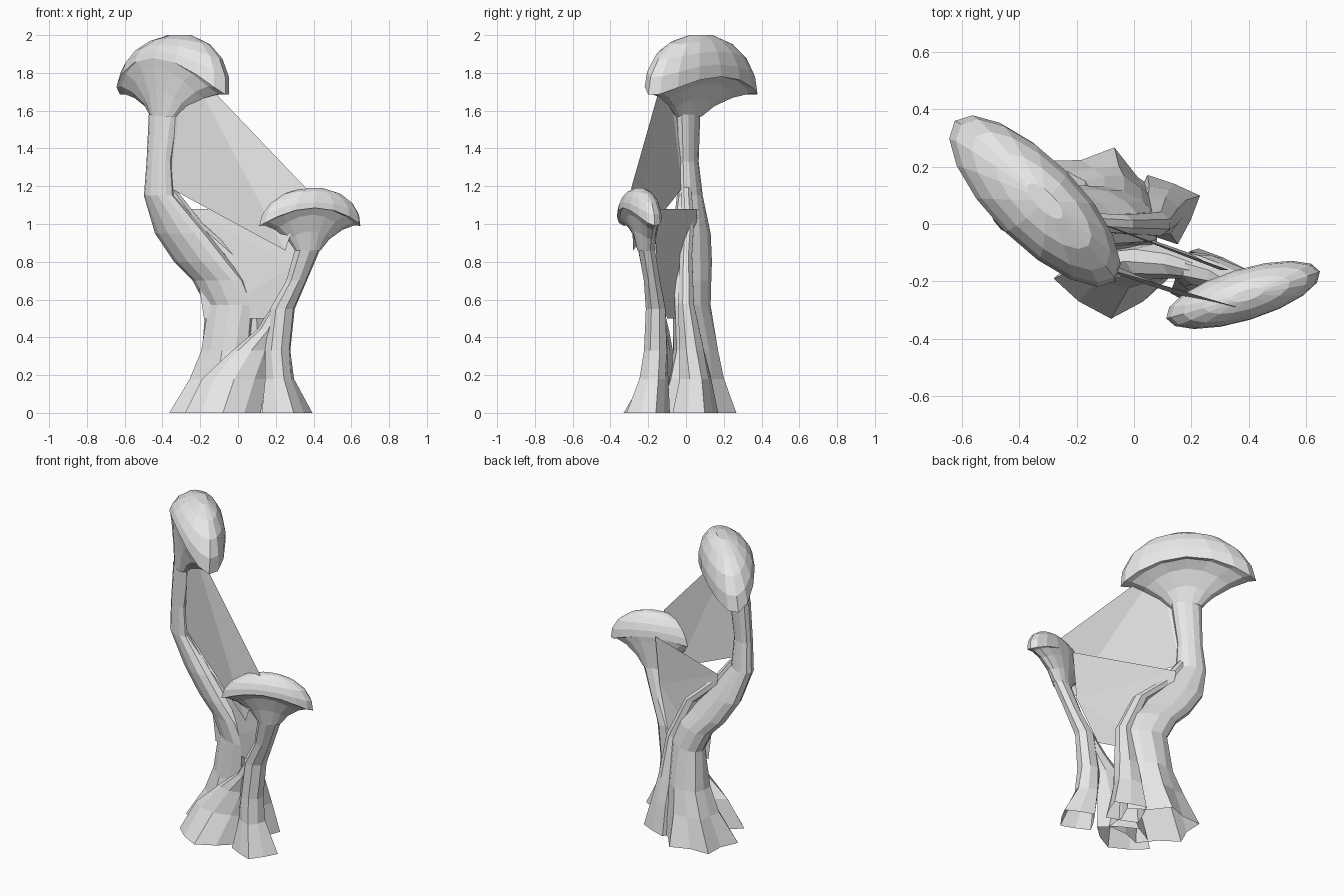
import bpy, bmesh
from math import cos, sin, tau, radians
from mathutils import Vector, Matrix

cube = bpy.data.objects.get("Cube")
if cube:
    bpy.data.objects.remove(cube)

clay = bpy.data.materials.new("pale grey")
clay.use_nodes = True
GREY = (0.8, 0.8, 0.8, 1)
clay.diffuse_color = GREY
clay.node_tree.nodes["Principled BSDF"].inputs["Base Color"].default_value = GREY


def make_object(name, bm):
    mesh = bpy.data.meshes.new(name)
    bm.to_mesh(mesh)
    bm.free()
    mesh.materials.append(clay)
    obj = bpy.data.objects.new(name, mesh)
    bpy.context.collection.objects.link(obj)
    return obj


def loft(name, rings):
    """Skin a stack of equal-length rings; open below, closed on top."""
    bm = bmesh.new()
    loops = [[bm.verts.new(p) for p in ring] for ring in rings]
    n = len(loops[0])
    for low, high in zip(loops, loops[1:]):
        for i in range(n):
            j = (i + 1) % n
            bm.faces.new((low[i], low[j], high[j], high[i]))
    bm.faces.new(loops[-1])
    return make_object(name, bm)


def stem(name, sections, sides, turn=0.0, angle=0):
    """Sections are (x, y, z, half width, half depth, lobe depth)."""
    spin = Matrix.Rotation(radians(angle), 3, "Z")
    rings = []
    for x, y, z, rx, ry, lobe in sections:
        ring = []
        for i in range(sides):
            a = tau * i / sides + radians(turn)
            k = 1 - lobe * (i % 2)
            ring.append(Vector((x, y, z)) + spin @ Vector((rx * k * cos(a), ry * k * sin(a), 0)))
        rings.append(ring)
    return loft(name, rings)


def cap(name, centre, angle, size, top, side_z, tip_z, tilt, lean, neck, neck_size, sides=16):
    """Long dome with drooping tips and a flared underside reaching the neck."""
    spin = Matrix.Rotation(radians(angle), 3, "Z")
    mid = Vector((centre[0], centre[1], 0))

    def rim(a, s=1.0):
        p = mid + spin @ Vector((size[0] * s * cos(a), size[1] * s * sin(a), 0))
        p.z = side_z + (tip_z - side_z) * cos(a) ** 2 + tilt * sin(a)
        return p

    angles = [tau * i / sides for i in range(sides)]
    rings = []
    # flared underside, from neck to lip
    for t, drop in ((1, 1), (0.78, 0.55), (0.45, 0.16), (0.15, -0.02)):
        ring = []
        for a in angles:
            outer = rim(a)
            inner = Vector(neck) + spin @ Vector((neck_size[0] * cos(a), neck_size[1] * sin(a), 0))
            p = outer.lerp(inner, t)
            p.z = outer.z + (inner.z - outer.z) * drop
            ring.append(p)
        rings.append(ring)
    # dome, from lip to crown
    for phi in (0, 17, 36, 56, 78):
        rise = sin(radians(phi)) / sin(radians(78))
        ring = []
        for a in angles:
            p = rim(a, cos(radians(phi)))
            p.z += (top - p.z) * rise
            p.x += lean * rise
            ring.append(p)
        rings.append(ring)
    return loft(name, rings)


def web(name, corners):
    bm = bmesh.new()
    face = bm.faces.new([bm.verts.new(c) for c in corners])
    bmesh.ops.triangulate(bm, faces=[face])
    return make_object(name, bm)


# Tall mushroom
cap("tall_cap", (-0.345, 0.08), -45, (0.395, 0.15), 2.0, 1.83, 1.685, -0.05, 0.035,
    (-0.39, 0.01, 1.57), (0.09, 0.055))
stem("tall_stem", [
    (-0.12, 0.04, 0.0, 0.265, 0.23, 0.22),
    (-0.08, 0.05, 0.18, 0.2, 0.15, 0.12),
    (-0.06, 0.05, 0.33, 0.15, 0.12, 0.08),
    (-0.04, 0.03, 0.57, 0.145, 0.08, 0),
    (-0.1, 0.03, 0.7, 0.155, 0.08, 0),
    (-0.19, 0.03, 0.8, 0.165, 0.08, 0),
    (-0.3, 0.03, 0.95, 0.155, 0.075, 0),
    (-0.415, 0.02, 1.15, 0.09, 0.06, 0),
    (-0.415, 0.01, 1.33, 0.075, 0.05, 0),
    (-0.39, 0.01, 1.58, 0.09, 0.055, 0)], 12, 45, -30)

# Side strand running down the tall stem to its own foot
stem("side_strand", [
    (0.1, 0.05, 0.0, 0.14, 0.13, 0.25),
    (0.09, 0.05, 0.18, 0.1, 0.09, 0.15),
    (0.08, 0.03, 0.33, 0.08, 0.07, 0),
    (0.07, 0.0, 0.58, 0.06, 0.045, 0),
    (-0.05, 0.0, 0.84, 0.05, 0.035, 0),
    (-0.23, 0.01, 1.0, 0.05, 0.035, 0),
    (-0.37, 0.0, 1.2, 0.03, 0.03, 0)], 8, 22)

# Root leaning from the front foot to the short stem
stem("front_root", [
    (-0.08, -0.19, 0.0, 0.2, 0.14, 0.2),
    (-0.02, -0.15, 0.18, 0.17, 0.075, 0.1),
    (0.07, -0.13, 0.33, 0.1, 0.06, 0),
    (0.16, -0.14, 0.44, 0.06, 0.05, 0),
    (0.23, -0.16, 0.58, 0.04, 0.035, 0)], 8)

# Short mushroom
cap("short_cap", (0.38, -0.247), 17, (0.28, 0.09), 1.19, 1.075, 0.99, -0.01, 0.015,
    (0.37, -0.21, 0.86), (0.07, 0.045))
stem("short_stem", [
    (0.26, -0.2, 0.0, 0.14, 0.12, 0.25),
    (0.22, -0.17, 0.18, 0.08, 0.08, 0.15),
    (0.21, -0.16, 0.33, 0.07, 0.065, 0),
    (0.235, -0.16, 0.55, 0.068, 0.055, 0),
    (0.31, -0.18, 0.7, 0.057, 0.045, 0),
    (0.37, -0.21, 0.87, 0.07, 0.045, 0)], 8, 0, 17)

# Thin sheets strung between the two mushrooms
web("upper_web", [(-0.28, -0.1, 1.86), (0.36, -0.29, 1.19), (0.25, -0.28, 0.86),
                  (-0.36, -0.02, 1.19), (-0.36, -0.02, 1.6)])
web("lower_web", [(-0.27, 0.06, 1.08), (0.33, -0.16, 1.08), (0.3, -0.16, 0.78),
                  (0.19, -0.1, 0.5), (-0.18, 0.03, 0.5)])
